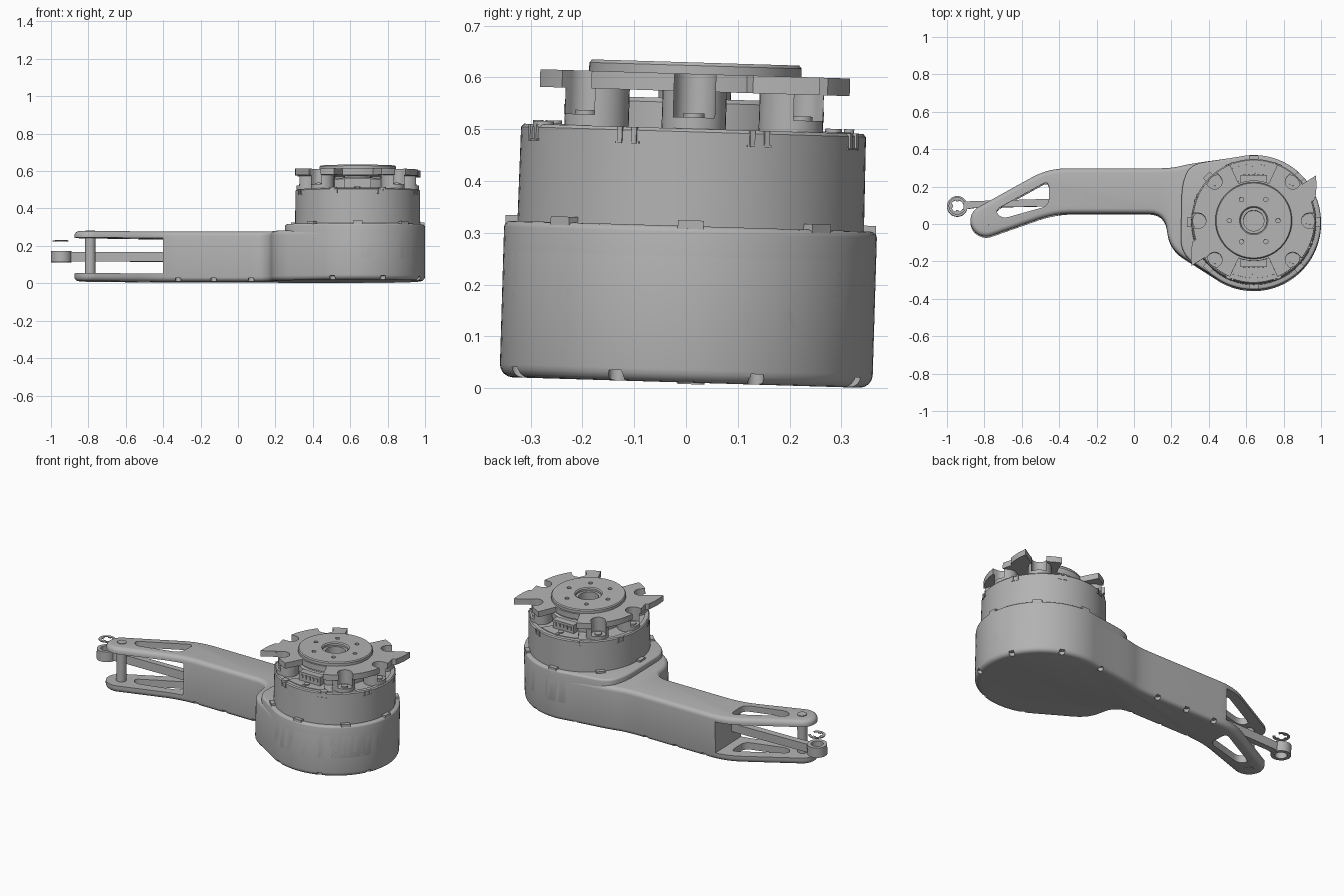
import bpy, bmesh, math
from mathutils import Matrix, Vector

if "Cube" in bpy.data.objects:
    bpy.data.objects.remove(bpy.data.objects["Cube"])

GREY = (0.45, 0.45, 0.45, 1)
grey = bpy.data.materials.new("plain grey")
grey.use_nodes = True
grey.diffuse_color = GREY
grey.node_tree.nodes["Principled BSDF"].inputs["Base Color"].default_value = GREY

CX = 0.64                      # motor axis
PIVOT = (-0.79, 0.01)          # fork pin
ROD_END = (-0.945, 0.09)
SCREWS = (0, 45, 135, 180, 225, 315)
TILT = Matrix.Translation((0, 0, 0.011)) @ Matrix.Rotation(-0.03, 4, "X")
parts = []


def polar(r, deg, cx=CX, cy=0.0):
    a = math.radians(deg)
    return (cx + r * math.cos(a), cy + r * math.sin(a))


def arc(cx, cy, r, a0, a1, n):
    return [polar(r, a0 + (a1 - a0) * i / n, cx, cy) for i in range(n + 1)]


def rounded(points, steps=6):
    """Outline whose (x, y, radius) corners become smooth curves."""
    out = []
    for i, p in enumerate(points):
        if len(p) == 2:
            out.append(p)
            continue
        c = Vector(p[:2])
        a = Vector(points[i - 1][:2]) - c
        b = Vector(points[(i + 1) % len(points)][:2]) - c
        a, b = (v.normalized() * min(p[2], v.length * 0.45) for v in (a, b))
        for k in range(steps + 1):
            t = k / steps
            out.append(tuple(c + a * (1 - t) ** 2 + b * t ** 2))
    return out


def make(name, bm, keep=True):
    bmesh.ops.recalc_face_normals(bm, faces=bm.faces)
    me = bpy.data.meshes.new(name)
    bm.to_mesh(me)
    bm.free()
    me.materials.append(grey)
    ob = bpy.data.objects.new(name, me)
    bpy.context.collection.objects.link(ob)
    if keep:
        parts.append(ob)
    return ob


def prism(name, outline, z0, z1, keep=True):
    bm = bmesh.new()
    f = bm.faces.new([bm.verts.new((x, y, z0)) for x, y in outline])
    top = bmesh.ops.extrude_face_region(bm, geom=[f])["geom"]
    bmesh.ops.translate(bm, vec=(0, 0, z1 - z0),
                        verts=[v for v in top if isinstance(v, bmesh.types.BMVert)])
    return make(name, bm, keep)


def disc(name, c, r, z0, z1, keep=True, n=32):
    return prism(name, arc(c[0], c[1], r, 0, 360 - 360 / n, n - 1), z0, z1, keep)


def block(name, c, size, turn=0, keep=True):
    bm = bmesh.new()
    bmesh.ops.create_cube(bm, size=1, matrix=Matrix.Translation(c)
                          @ Matrix.Rotation(math.radians(turn), 4, "Z")
                          @ Matrix.Diagonal((*size, 1)))
    return make(name, bm, keep)


def lathe(name, profile, n=96):
    """Closed (r, z) profile turned about the motor axis."""
    bm = bmesh.new()
    rings = []
    for i in range(n):
        rings.append([bm.verts.new((*polar(r, 360 * i / n), z)) for r, z in profile])
    m = len(profile)
    for i in range(n):
        a, b = rings[i], rings[(i + 1) % n]
        for j in range(m):
            k = (j + 1) % m
            bm.faces.new((a[j], a[k], b[k], b[j]))
    return make(name, bm)


def bake(ob):
    dg = bpy.context.evaluated_depsgraph_get()
    me = bpy.data.meshes.new_from_object(ob.evaluated_get(dg))
    ob.modifiers.clear()
    ob.data = me


def bevel(ob, width, segs=4):
    m = ob.modifiers.new("bevel", "BEVEL")
    m.width, m.segments, m.angle_limit = width, segs, math.radians(60)
    m.use_clamp_overlap = False
    bake(ob)


def combine(ob, others, op="DIFFERENCE"):
    for o in others:
        m = ob.modifiers.new("bool", "BOOLEAN")
        m.operation, m.solver, m.object = op, "EXACT", o
    bake(ob)
    for o in others:
        bpy.data.objects.remove(o)


# Lower leg housing: fork tip, arm and motor well in one outline
outline = rounded(arc(*PIVOT, 0.085, 125, 290, 16)
                  + [(-0.42, 0.05, 0.1), (0.165, 0.05, 0.09), (0.19, -0.14, 0.09)]
                  + arc(CX, 0, 0.36, -120, 103, 60)
                  + [(0.3, 0.315, 0.1), (0.2, 0.29, 0.1), (-0.46, 0.29, 0.1)])
arm = prism("arm_housing", outline, 0, 0.268)
bevel(arm, 0.025)
slot = block("slot", (-0.8, 0.1, 0.137), (0.8, 1, 0.19), keep=False)
window = prism("window", rounded([(-0.455, 0.225, 0.04), (-0.745, 0.065, 0.04),
                                  (-0.705, 0.02, 0.04), (-0.455, 0.09, 0.04)]), -1, 1, False)
nick_spots = [polar(0.35, 22.5 + 45 * i) for i in (-3, -2, -1, 0, 1, 2)]
nick_spots += [(x, y) for x in (-0.32, -0.13, 0.07) for y in (0.06, 0.28)]
nicks = [disc("nick", p, 0.016, -0.1, 0.02, False, 16) for p in nick_spots]
combine(arm, [slot, window] + nicks)

# Raised collar round the motor
well = prism("motor_collar", rounded(arc(CX, 0, 0.36, -120, 103, 60)
             + [(0.3, 0.31, 0.08), (0.255, 0.2, 0.08), (0.25, -0.17, 0.08)]), 0.1, 0.302)
bevel(well, 0.012, 3)

# Motor can with rim, and the rotor core
lathe("motor_can", [(0.0001, 0.25), (0.335, 0.25), (0.333, 0.484), (0.327, 0.49), (0.305, 0.49),
                    (0.305, 0.484), (0.0001, 0.484)])
lathe("rotor_core", [(0.0001, 0.47), (0.21, 0.47), (0.21, 0.54), (0.2, 0.548), (0.0001, 0.548)])
for i in range(8):
    x, y = polar(0.335, 45 * i)
    block("seam_tab", (x, y, 0.304), (0.045, 0.05, 0.018), 45 * i)
    a = 45 * i + 22.5
    for s in (-2.6, 2.6):
        block("rim_clip", (*polar(0.331, a + s), 0.474), (0.012, 0.01, 0.032), a)
    block("rim_slit", (*polar(0.331, a), 0.46), (0.008, 0.05, 0.004), a)


# Output bracket: star plate with screw posts and round access pockets
def reach(a):
    if min(abs(a - 90), abs(a - 270)) < 23:
        return 0.215
    if 19 <= a % 180 <= 36 and a < 230:
        return 0.345 + 0.065 * (a % 180 - 19) / 17
    return 0.325


plate = prism("output_bracket", [polar(reach(a), a) for a in range(360)], 0.562, 0.596)
posts = [disc("post", polar(0.265, a), 0.062, 0.484, 0.59, False) for a in SCREWS]
combine(plate, posts, "UNION")
pockets = [disc("pocket", polar(0.295, a), 0.04, 0.512, 1, False) for a in SCREWS]
pockets += [block("mouth", (*polar(0.345, a), 0.712), (0.1, 0.08, 0.4), a, False) for a in SCREWS]
pockets.append(disc("bore", (CX, 0), 0.07, 0.3, 1, False))
combine(plate, pockets)
for a in SCREWS:
    lx, ly = polar(0.295, a)
    disc("post_screw", (lx, ly), 0.02, 0.49, 0.52, n=16)

# Output disc with centre bore and six bolt holes
hub = lathe("output_disc", [(0.07, 0.58), (0.205, 0.58), (0.205, 0.612), (0.2, 0.618),
                            (0.076, 0.618), (0.07, 0.612)])
combine(hub, [disc("hole", polar(0.13, 60 * i), 0.012, 0.6, 1, False, 16) for i in range(6)])
lathe("centre_tube", [(0.055, 0.54), (0.07, 0.54), (0.07, 0.6), (0.055, 0.6)], 48)

# Cable sockets and cover plates on front and back
for s in (-1, 1):
    block("cable_socket", (CX, s * 0.225, 0.515), (0.14, 0.04, 0.055))
    for i in range(5):
        block("socket_pin", (CX - 0.05 + i * 0.025, s * 0.247, 0.52), (0.012, 0.008, 0.02))
    base = 90 * s
    prism("cover_plate", arc(CX, 0, 0.303, base - 24, base + 24, 16)
          + arc(CX, 0, 0.21, base + 20, base - 20, 8), 0.48, 0.492)
    disc("cover_peg", (CX, s * 0.27), 0.016, 0.49, 0.498, n=16)
    disc("cover_peg", (CX, s * 0.3), 0.01, 0.49, 0.498, n=16)
    disc("can_screw", (CX + s * 0.13, -0.29), 0.02, 0.484, 0.496, n=16)

# Fork pin with heads
disc("fork_pin", PIVOT, 0.028, 0.02, 0.25)
disc("pin_head_top", PIVOT, 0.026, 0.24, 0.272)
disc("pin_head_bottom", PIVOT, 0.026, -0.003, 0.03)

# Push rod with eye
rod = prism("push_rod", [(-0.93, 0.07), (-0.85, 0.082), (-0.38, 0.092), (-0.38, 0.132),
                         (-0.85, 0.118), (-0.93, 0.115)], 0.108, 0.158)
combine(rod, [disc("eye", ROD_END, 0.055, 0.104, 0.164, False)], "UNION")
combine(rod, [disc("eye_hole", ROD_END, 0.034, 0, 0.2, False)])

# Open retaining clip floating above the eye
clip = prism("retaining_clip", arc(*ROD_END, 0.046, 30, 330, 30)
             + arc(*ROD_END, 0.032, 330, 30, 30), 0.216, 0.221)
for a in (90, 180, 270):
    block("clip_tooth", (*polar(0.03, a, *ROD_END), 0.2185), (0.014, 0.016, 0.005), a)

# Shade and tilt the whole assembly
for ob in parts:
    ob.data.transform(TILT)
    ob.data.shade_smooth()
    ob.data.set_sharp_from_angle(angle=math.radians(32))
